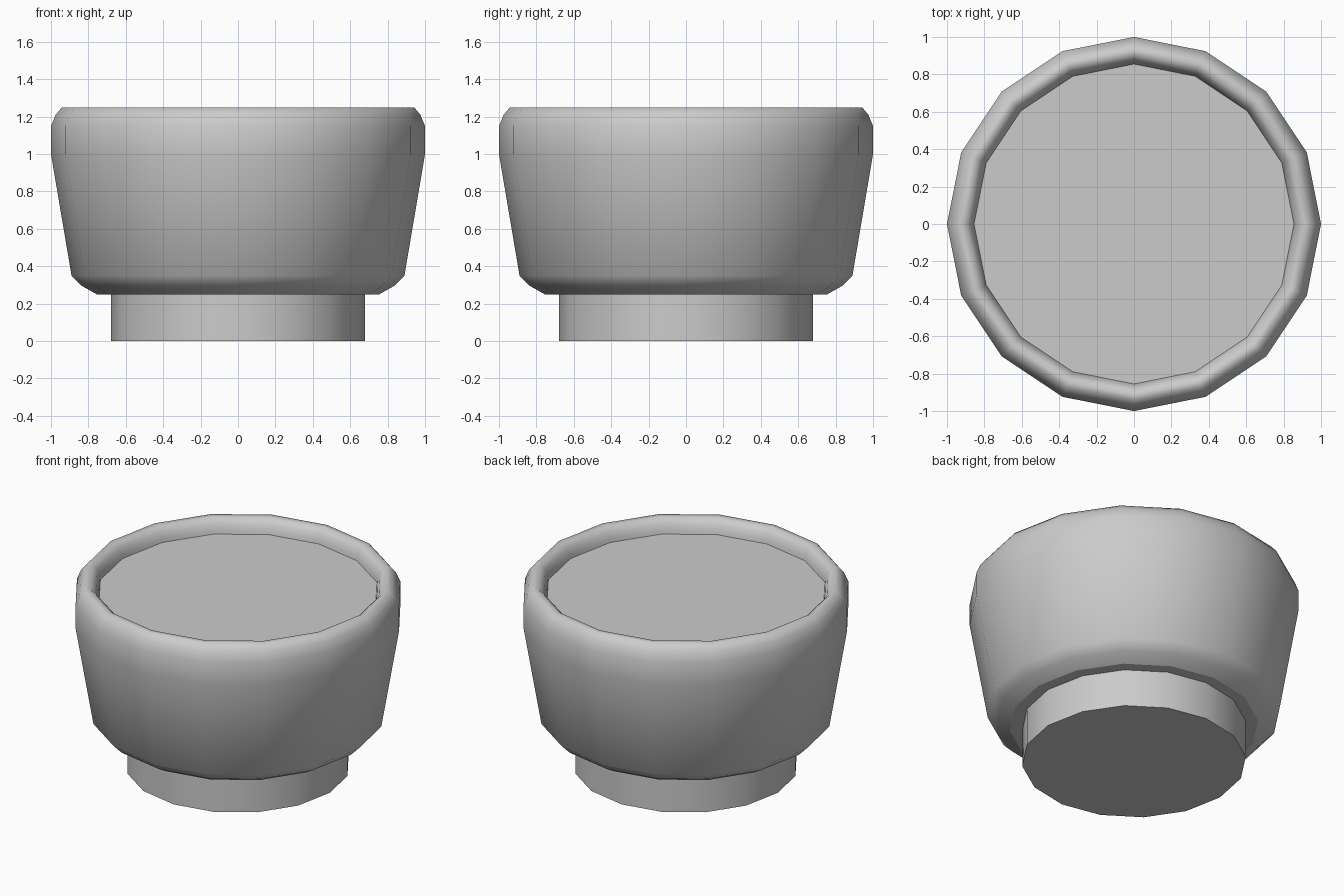
import bpy
import bmesh
from math import tau

SIDES = 16

cube = bpy.data.objects.get("Cube")
if cube:
    bpy.data.objects.remove(cube, do_unlink=True)


def make_material(name, color):
    mat = bpy.data.materials.new(name)
    mat.use_nodes = True
    mat.diffuse_color = color
    mat.node_tree.nodes["Principled BSDF"].inputs["Base Color"].default_value = color
    return mat


def lathe(name, profile, mat, flat_below):
    """Spin an (r, z) profile round z; level faces under flat_below stay flat."""
    bm = bmesh.new()
    verts = [bm.verts.new((r, 0, z)) for r, z in profile]
    edges = [bm.edges.new(pair) for pair in zip(verts, verts[1:])]
    bmesh.ops.spin(bm, geom=verts + edges, cent=(0, 0, 0), axis=(0, 0, 1),
                   angle=tau, steps=SIDES)
    bmesh.ops.remove_doubles(bm, verts=bm.verts, dist=0.0005)
    bmesh.ops.recalc_face_normals(bm, faces=bm.faces)
    for face in bm.faces:
        level = abs(face.normal.z) > 0.99
        face.smooth = not (level and face.calc_center_median().z < flat_below)
    mesh = bpy.data.meshes.new(name)
    bm.to_mesh(mesh)
    bm.free()
    mesh.materials.append(mat)
    obj = bpy.data.objects.new(name, mesh)
    bpy.context.collection.objects.link(obj)
    return obj


grey = make_material("plain_grey", (0.6, 0.6, 0.6, 1))

# Tapered bowl: underside, rounded lower edge, wall, rolled rim, recessed floor
bowl_profile = [
    (0, 0.25), (0.755, 0.25), (0.835, 0.295), (0.89, 0.35),
    (1.0, 1.0), (1.0, 1.15), (0.975, 1.21), (0.942, 1.25),
    (0.905, 1.25), (0.875, 1.22), (0.86, 1.18), (0.855, 1.156), (0, 1.156),
]
lathe("bowl", bowl_profile, grey, flat_below=1.2)

# Straight foot under the bowl
lathe("foot", [(0, 0), (0.68, 0), (0.68, 0.25), (0, 0.25)], grey, flat_below=1)
